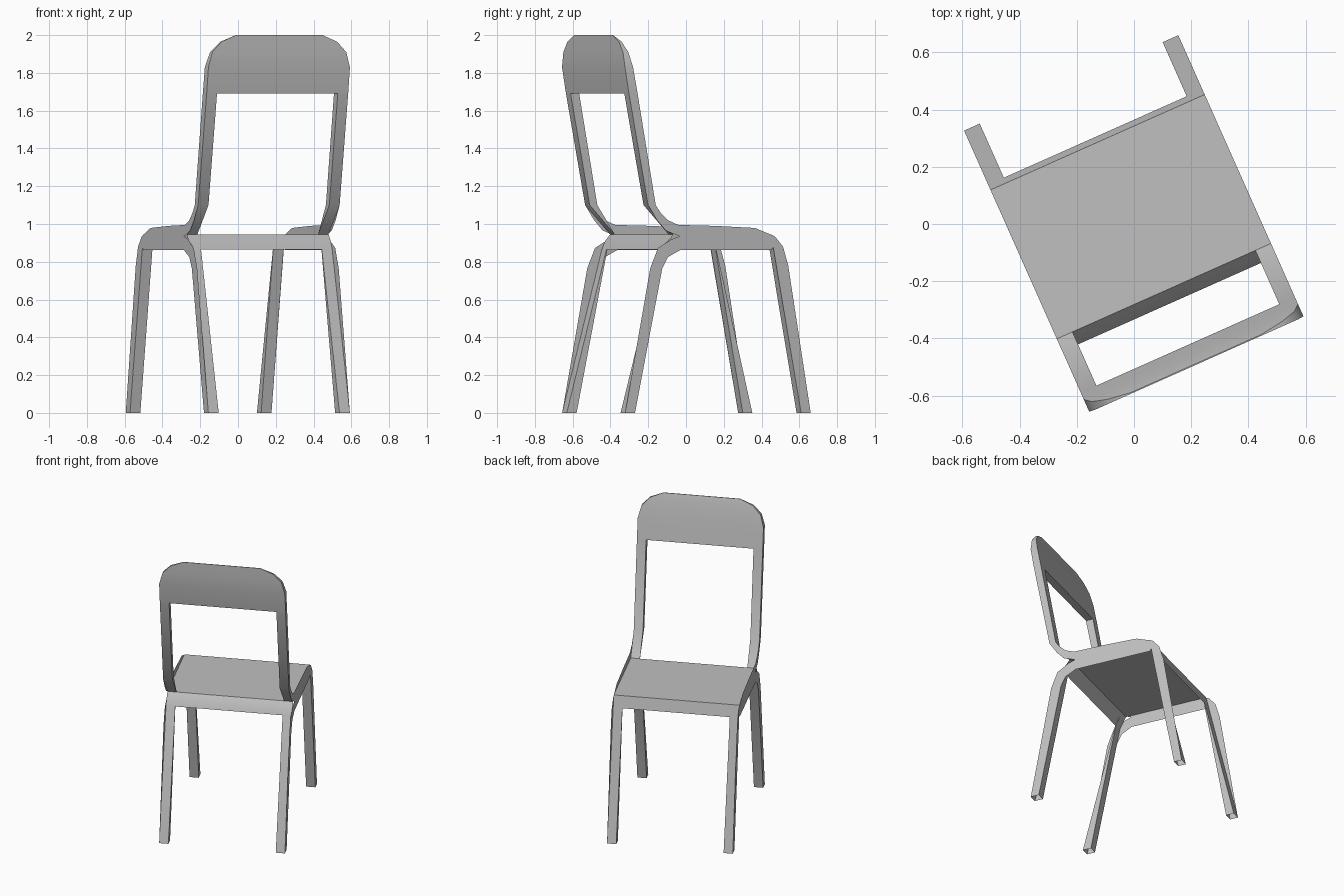
import bpy, bmesh, math
from mathutils import Matrix

cube = bpy.data.objects.get("Cube")
if cube:
    bpy.data.objects.remove(cube)

TURN = Matrix.Rotation(math.radians(24), 4, 'Z')
HALF, INNER = 0.41, 0.35

grey = bpy.data.materials.new("plain_grey")
grey.use_nodes = True
COLOR = (0.53, 0.53, 0.53, 1)
grey.diffuse_color = COLOR
grey.node_tree.nodes["Principled BSDF"].inputs["Base Color"].default_value = COLOR


def finish(name, bm):
    """Turn the part into place and make it an object, smooth but for sharp edges."""
    bm.transform(TURN)
    mesh = bpy.data.meshes.new(name)
    bm.to_mesh(mesh)
    bm.free()
    mesh.materials.append(grey)
    mesh.shade_smooth()
    mesh.set_sharp_from_angle(angle=math.radians(40))
    obj = bpy.data.objects.new(name, mesh)
    bpy.context.collection.objects.link(obj)


def panel(name, profile, x):
    """One flat sheet across x, facing outward."""
    bm = bmesh.new()
    face = bm.faces.new([bm.verts.new((x, y, z)) for y, z in profile])
    if x < 0:
        face.normal_flip()
    finish(name, bm)


def shell(name, path, x0, x1, wall=False):
    """Sweep an open (depth, height) path from x0 to x1, with an optional wall at x0."""
    bm = bmesh.new()
    a, b = ([bm.verts.new((x, y, z)) for y, z in path] for x in (x0, x1))
    for i in range(len(path) - 1):
        bm.faces.new((a[i], a[i + 1], b[i + 1], b[i]))
    if wall:
        bm.faces.new(a)
    bmesh.ops.recalc_face_normals(bm, faces=bm.faces)
    finish(name, bm)


# Curved outer side sheet: front leg, rail, upright and rear leg
side_panel = [(.54, 0), (.41, .78), (.38, .88), (.332, .935), (.217, .979),
              (-.015, .99), (-.227, .995), (-.287, 1.02), (-.33, 1.06),
              (-.358, 1.1), (-.463, 1.69), (-.513, 1.69), (-.402, 1.1),
              (-.35, 1.02), (-.30, .965), (-.22, .935), (-.264, .92),
              (-.345, .873), (-.39, .765), (-.535, 0), (-.478, 0), (-.32, .765),
              (-.287, .825), (-.216, .862), (.31, .862), (.323, .875), (.485, 0)]
# Tapered hollow bars behind each side sheet
front_leg = [(.54, 0), (.313, .945), (.328, .865), (.485, 0)]
rear_leg = [(-.535, 0), (-.305, .865), (-.257, .945), (-.30, .865), (-.478, 0)]
upright = [(-.513, 1.69), (-.402, 1.1), (-.257, .945), (-.358, 1.1), (-.463, 1.69)]

for label, s in (("left", 1), ("right", -1)):
    panel("side_panel_" + label, side_panel, s * HALF)
    shell("front_leg_" + label, front_leg, s * INNER, s * HALF, wall=True)
    shell("rear_leg_" + label, rear_leg, s * INNER, s * HALF, wall=True)
    shell("upright_" + label, upright, s * INNER, s * HALF, wall=True)

# Seat sheet with front and rear aprons, open underneath
shell("seat", [(.333, .865), (.313, .945), (-.257, .945), (-.286, .91), (-.305, .865)],
      -HALF, HALF)

# Backrest: rows of height, half width, front depth, rear depth
rows = [(1.69, .41, -.463, -.513), (1.83, .41, -.489, -.536),
        (1.91, .388, -.507, -.538), (1.965, .335, -.522, -.538),
        (2.0, .25, -.534, -.538)]
bm = bmesh.new()
rings = [[bm.verts.new(p) for p in ((-w, f, z), (w, f, z), (w, b, z), (-w, b, z))]
         for z, w, f, b in rows]
for low, high in zip(rings, rings[1:]):
    for i in range(4):
        j = (i + 1) % 4
        bm.faces.new((low[i], low[j], high[j], high[i]))
bm.faces.new(rings[0])
bm.faces.new(rings[-1])
bmesh.ops.recalc_face_normals(bm, faces=bm.faces)
finish("backrest", bm)
